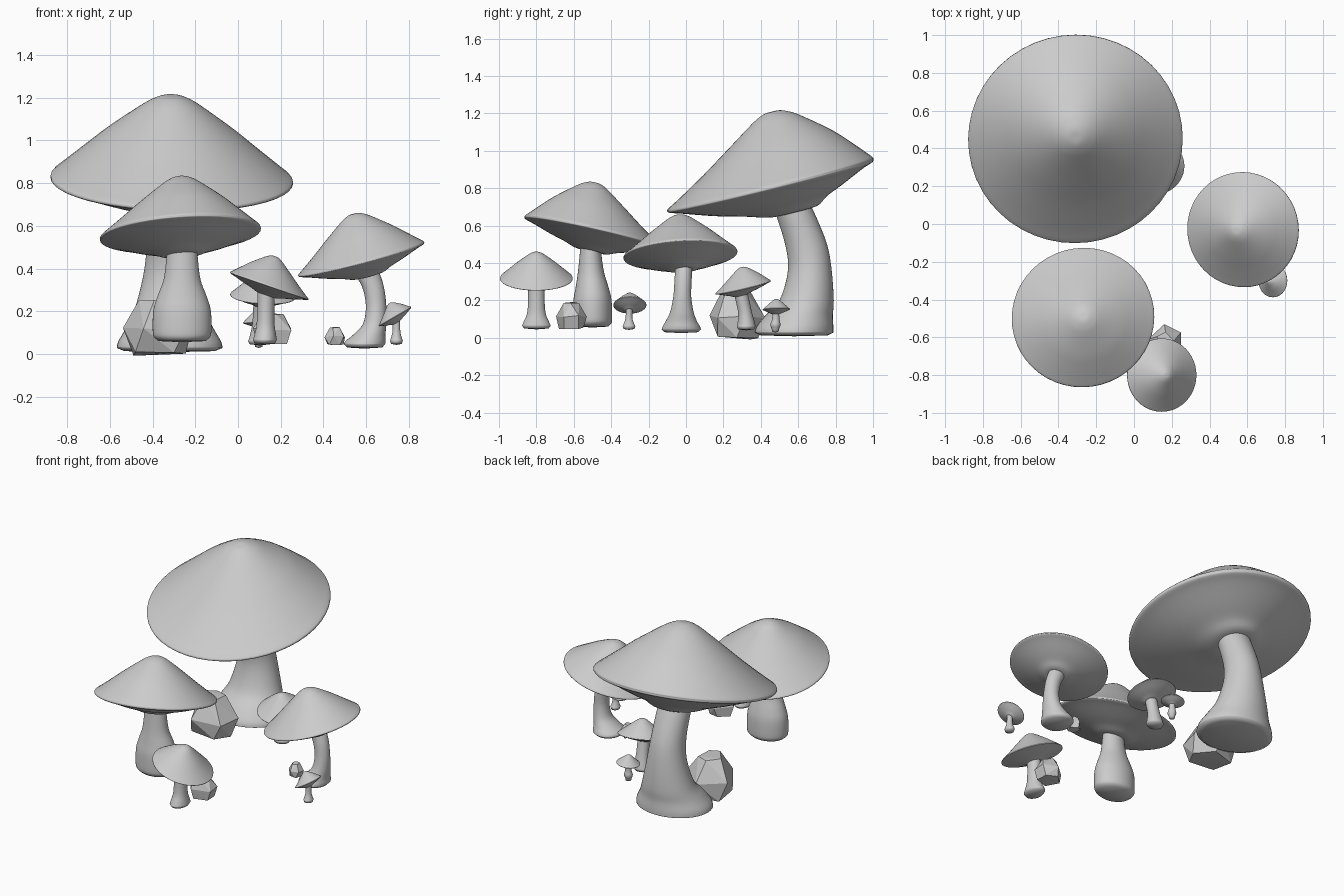
import bpy, bmesh, math, random
from mathutils import Vector

if "Cube" in bpy.data.objects:
    bpy.data.objects.remove(bpy.data.objects["Cube"])

SEGS = 48


def smooth_rows(rows, steps=4):
    """Catmull-Rom resampling of profile rows."""
    rows = [Vector(r) for r in rows]
    out = []
    for i in range(len(rows) - 1):
        p0, p1, p2 = rows[max(i - 1, 0)], rows[i], rows[i + 1]
        p3 = rows[min(i + 2, len(rows) - 1)]
        for k in range(steps):
            t = k / steps
            out.append(0.5 * (2 * p1 + (p2 - p0) * t + (2 * p0 - 5 * p1 + 4 * p2 - p3) * t ** 2
                              + (3 * p1 - p0 - 3 * p2 + p3) * t ** 3))
    return out + [rows[-1]]


def add_object(name, bm, smooth):
    bmesh.ops.remove_doubles(bm, verts=bm.verts, dist=1e-4)
    bmesh.ops.recalc_face_normals(bm, faces=bm.faces)
    for f in bm.faces:
        f.smooth = smooth
    mesh = bpy.data.meshes.new(name)
    bm.to_mesh(mesh)
    bm.free()
    ob = bpy.data.objects.new(name, mesh)
    bpy.context.collection.objects.link(ob)
    return ob


def loft(name, rows, normal=Vector((0, 0, 1))):
    """Skin rings (x, y, z, rx, ry) that all lie square to the normal."""
    rot = Vector((0, 0, 1)).rotation_difference(normal)
    bm = bmesh.new()
    rings = []
    for x, y, z, rx, ry in rows:
        ring = []
        for i in range(SEGS):
            a = 2 * math.pi * i / SEGS
            ring.append(bm.verts.new(Vector((x, y, z)) + rot @ Vector(
                (max(rx, 0) * math.cos(a), max(ry, 0) * math.sin(a), 0))))
        rings.append(ring)
    for a, b in zip(rings, rings[1:]):
        for i in range(SEGS):
            j = (i + 1) % SEGS
            bm.faces.new((a[i], a[j], b[j], b[i]))
    return add_object(name, bm, True)


TOP = [(0, 1), (.07, .995), (.15, .95), (.25, .86), (.52, .57), (.7, .36), (.9, .13), (.985, .035), (1, 0)]
UNDER = [(.985, .08), (.88, .2), (.62, .53), (.4, .77), (.22, 1), (0, 1)]


def cap(name, centre, slope, radius, apex, base):
    """Tilted cap: rim ring at centre, crown drifting to apex, gills to base."""
    c = Vector(centre)
    n = Vector((-slope[0], -slope[1], 1)).normalized()
    rows = []
    for profile, target in ((TOP, apex), (UNDER, base)):
        d = Vector(target) - c
        up = n * d.dot(n)
        side = d - up
        for r, t in profile:
            drift = 1 - (1 - t) ** 2 if profile is TOP else t * t
            rows.append((*(c + up * t + side * drift), r * radius, r * radius))
    loft(name, smooth_rows(rows), n)


def stem(name, rows):
    """Stem from bottom to top; the foot is closed slightly rounded."""
    x, y, z, rx, ry = rows[0]
    foot = [(x, y, z - .02, 0, 0), (x, y, z - .015, rx * .85, ry * .85)]
    loft(name, foot + smooth_rows(rows))


def rock(name, centre, half, seed):
    """Faceted boulder: convex hull of a few jittered points."""
    rng = random.Random(seed)
    bm = bmesh.new()
    for level, spread in ((-1, .8), (-.1, 1.0), (.95, .5)):
        start = rng.uniform(0, 6)
        for i in range(5):
            a = start + (i + rng.uniform(-.2, .2)) * 2 * math.pi / 5
            p = (spread * math.cos(a), spread * math.sin(a), level + rng.uniform(-.12, .05))
            bm.verts.new([c + h * v for c, h, v in zip(centre, half, p)])
    bmesh.ops.convex_hull(bm, input=bm.verts)
    add_object(name, bm, False)


# giant mushroom at the back
cap("giant_cap", (-.31, .45, .817), (-.0265, .249), .568, (-.31, .46, 1.209), (-.32, .578, .674))
stem("giant_stem", [(-.32, .578, .028, .248, .21), (-.32, .583, .06, .24, .205), (-.32, .605, .12, .205, .18),
                    (-.32, .645, .2, .167, .145), (-.32, .662, .36, .125, .117), (-.32, .642, .5, .108, .112),
                    (-.32, .585, .66, .105, .105), (-.32, .55, .74, .1, .1)])

# large mushroom at the front left
cap("large_cap", (-.27, -.495, .563), (.07, -.227), .378, (-.27, -.486, .83), (-.265, -.51, .465))
stem("large_stem", [(-.262, -.5, .075, .128, .1), (-.262, -.5, .1, .137, .105), (-.262, -.5, .2, .135, .102),
                    (-.262, -.502, .27, .115, .088), (-.262, -.508, .35, .086, .07), (-.262, -.51, .46, .073, .057),
                    (-.264, -.505, .54, .07, .056)])

# medium mushroom on the right
cap("medium_cap", (.577, -.03, .445), (.265, .06), .305, (.541, -.035, .656), (.612, -.018, .365))
stem("medium_stem", [(.593, -.025, .045, .096, .105), (.597, -.025, .06, .094, .1), (.615, -.025, .09, .075, .083),
                     (.64, -.022, .14, .055, .062), (.647, -.02, .22, .048, .048), (.636, -.016, .3, .05, .046),
                     (.614, -.013, .36, .056, .046), (.59, -.013, .42, .055, .046)])

# small mushroom at the very front
cap("small_front_cap", (.147, -.8, .318), (-.345, 0), .194, (.174, -.8, .457), (.132, -.8, .275))
stem("small_front_stem", [(.126, -.8, .065, .056, .077), (.127, -.8, .085, .052, .068), (.129, -.8, .13, .043, .05),
                          (.13, -.8, .2, .04, .044), (.132, -.8, .3, .04, .044)])

# small mushroom in the middle
cap("small_middle_cap", (.115, .305, .27), (-.06, .235), .152, (.115, .298, .378), (.112, .292, .225))
stem("small_middle_stem", [(.103, .322, .06, .056, .05), (.104, .322, .08, .05, .046), (.107, .315, .14, .04, .037),
                           (.11, .295, .23, .038, .037), (.112, .285, .29, .036, .036)])

# tiny mushroom beside the medium one
cap("tiny_right_cap", (.735, -.3, .175), (.58, 0), .088, (.71, -.3, .238), (.742, -.302, .145))
stem("tiny_right_stem", [(.742, -.305, .062, .03, .034), (.742, -.305, .08, .024, .026),
                         (.742, -.305, .11, .018, .018), (.742, -.303, .17, .018, .018)])

# tiny mushroom behind the middle one
cap("tiny_back_cap", (.095, .483, .152), (.1, .02), .073, (.09, .483, .208), (.097, .48, .125))
stem("tiny_back_stem", [(.097, .478, .048, .02, .02), (.097, .478, .07, .027, .027),
                        (.097, .48, .1, .02, .02), (.097, .48, .15, .017, .017)])

# rocks
rock("large_rock", (-.38, .27, .13), (.17, .155, .125), 4)
rock("front_rock", (.165, -.615, .125), (.095, .085, .07), 7)
rock("right_rock", (.455, -.03, .087), (.05, .05, .042), 11)
